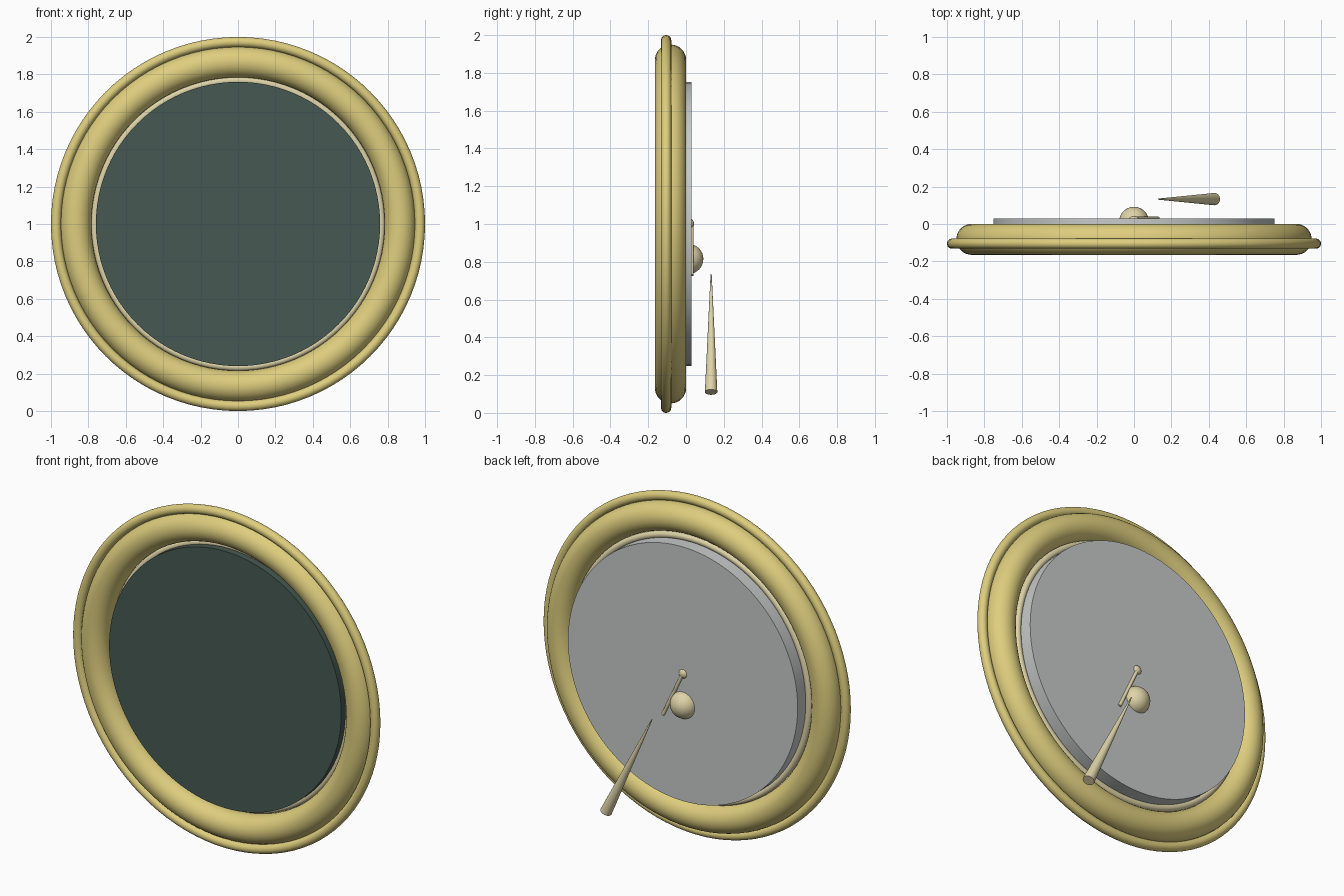
import bpy, math
from mathutils import Vector

if "Cube" in bpy.data.objects:
    bpy.data.objects.remove(bpy.data.objects["Cube"])

CENTRE_Z = 1.0


def material(name, srgb):
    m = bpy.data.materials.new(name)
    lin = [((c / 255 + 0.055) / 1.055) ** 2.4 for c in srgb]
    m.diffuse_color = (*lin, 1.0)
    m.use_nodes = True
    m.node_tree.nodes["Principled BSDF"].inputs["Base Color"].default_value = m.diffuse_color
    return m


gold = material("gold", (222, 206, 126))
pale = material("pale_gold", (222, 211, 168))
grey = material("light_grey", (200, 203, 202))
glass = material("dark_green_glass", (70, 89, 81))


def finish(name, mat):
    ob = bpy.context.object
    ob.name = name
    ob.data.materials.append(mat)
    bpy.ops.object.shade_smooth_by_angle(angle=math.radians(35))
    return ob


def ring(name, y, major, minor, mat, sides=24):
    # Hoop standing upright, facing -y
    bpy.ops.mesh.primitive_torus_add(
        location=(0, y, CENTRE_Z), rotation=(math.pi / 2, 0, 0),
        major_radius=major, minor_radius=minor,
        major_segments=96, minor_segments=sides)
    return finish(name, mat)


def disc(name, y0, y1, radius, mat):
    bpy.ops.mesh.primitive_cylinder_add(
        vertices=96, radius=radius, depth=y1 - y0,
        location=(0, (y0 + y1) / 2, CENTRE_Z), rotation=(math.pi / 2, 0, 0))
    return finish(name, mat)


def ball(name, centre, radius):
    bpy.ops.mesh.primitive_uv_sphere_add(
        segments=32, ring_count=16, radius=radius, location=centre)
    return finish(name, pale)


def taper(name, start, end, r0, r1):
    # Round bar between two points
    a, b = Vector(start), Vector(end)
    bpy.ops.mesh.primitive_cone_add(
        vertices=24, radius1=r0, radius2=r1, depth=(b - a).length,
        location=(a + b) / 2,
        rotation=(b - a).to_track_quat('Z', 'Y').to_euler())
    return finish(name, pale)


# Frame hoops
ring("main_frame", -0.082, 0.867, 0.083, gold, 32)
ring("outer_rim", -0.105, 0.973, 0.027, gold)
ring("inner_bead", -0.06, 0.766, 0.02, pale)

# Glass at the front, backing plate behind it
disc("mirror_glass", -0.12, -0.08, 0.76, glass)
disc("backing_plate", -0.085, 0.03, 0.752, grey)

# Hardware on the back
ball("hinge_ball", (0, 0.01, 1.0), 0.033)
ball("support_ball", (0, 0.012, 0.815), 0.08)
taper("hinge_rod", (0, 0.03, 1.0), (0.128, 0.03, 0.728), 0.01, 0.01)
taper("stand_leg", (0.43, 0.133, 0.11), (0.13, 0.133, 0.735), 0.033, 0.003)
